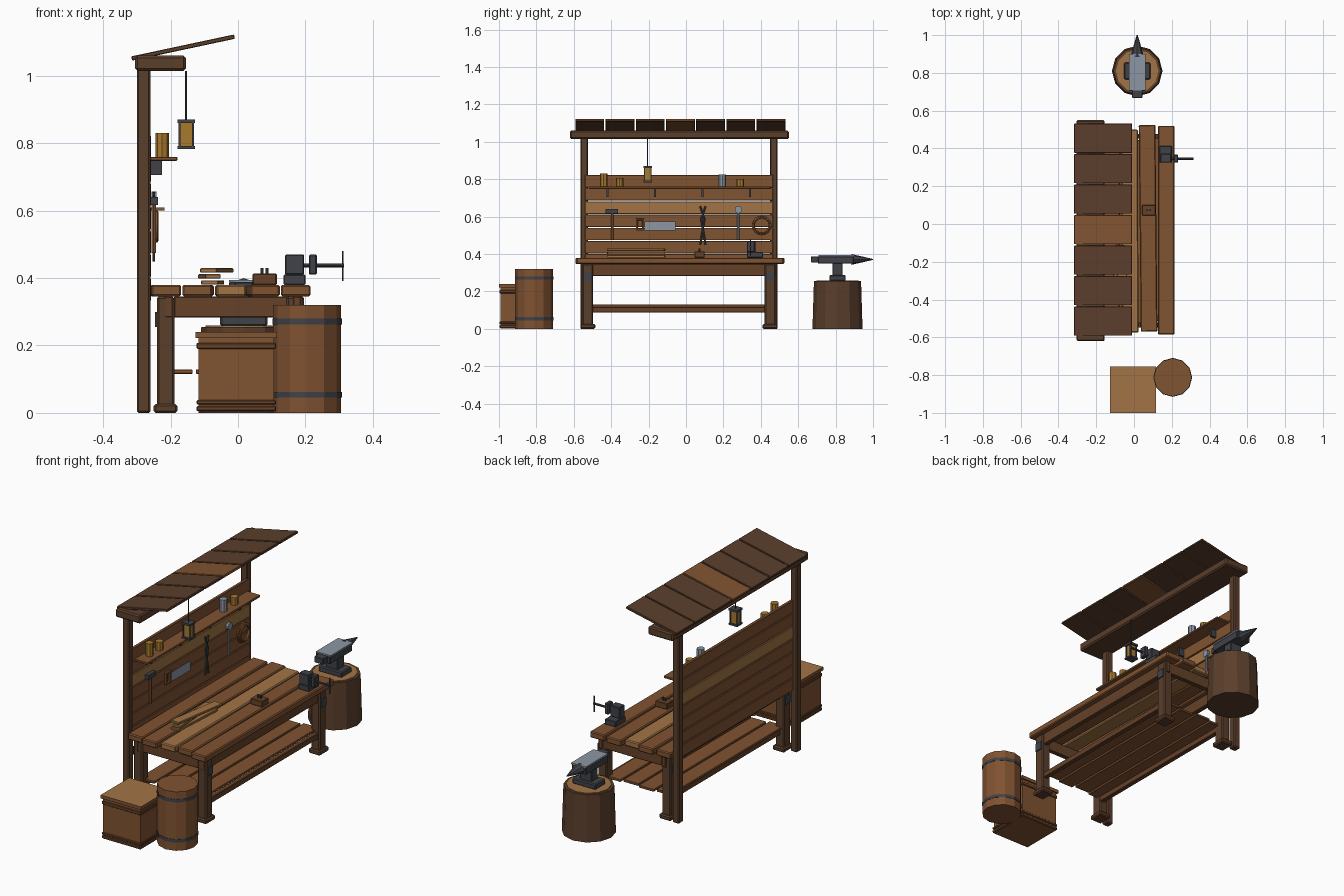
import bpy, bmesh, math
from mathutils import Vector, Matrix

old = bpy.data.objects.get("Cube")
if old:
    bpy.data.objects.remove(old, do_unlink=True)


def material(name, r, g, b):
    lin = [((c / 255 + 0.055) / 1.055) ** 2.4 for c in (r, g, b)] + [1]
    m = bpy.data.materials.new(name)
    m.use_nodes = True
    m.diffuse_color = lin
    m.node_tree.nodes["Principled BSDF"].inputs["Base Color"].default_value = lin
    return m


DARK = material("dark wood", 90, 62, 43)
APRON = material("reddish wood", 102, 66, 40)
MID = material("medium wood", 128, 83, 49)
LIGHT = material("light wood", 162, 116, 69)
IRON = material("iron", 64, 66, 72)
STEEL = material("steel", 140, 151, 163)
AMBER = material("amber", 168, 122, 45)


def finish(name, bm, mat, loc=(0, 0, 0), rot=(0, 0, 0), bevel=0):
    mesh = bpy.data.meshes.new(name)
    bm.to_mesh(mesh)
    bm.free()
    mesh.materials.append(mat)
    ob = bpy.data.objects.new(name, mesh)
    bpy.context.collection.objects.link(ob)
    ob.location, ob.rotation_euler = loc, rot
    if bevel:
        mod = ob.modifiers.new("worn edges", 'BEVEL')
        mod.width, mod.segments = bevel, 1
    return ob


def block(name, x, y, z, mat, bevel=0, rot=(0, 0, 0)):
    """Box given by its low and high bounds on each axis."""
    bm = bmesh.new()
    bmesh.ops.create_cube(bm, size=1)
    bmesh.ops.scale(bm, verts=bm.verts, vec=(x[1] - x[0], y[1] - y[0], z[1] - z[0]))
    mid = [(a[0] + a[1]) / 2 for a in (x, y, z)]
    return finish(name, bm, mat, mid, rot, bevel)


def around(c, size):
    return (c - size / 2, c + size / 2)


def drum(name, start, end, r1, r2, mat, sides=12):
    """Round or tapered solid between two points."""
    a, b = Vector(start), Vector(end)
    bm = bmesh.new()
    bmesh.ops.create_cone(bm, cap_ends=True, segments=sides, radius1=r1, radius2=r2,
                          depth=(b - a).length)
    turn = (b - a).to_track_quat('Z', 'Y').to_euler()
    return finish(name, bm, mat, (a + b) / 2, turn)


def ring(name, centre, major, minor, mat):
    """Hoop facing along x."""
    bm = bmesh.new()
    circle = bmesh.ops.create_circle(bm, segments=6, radius=minor,
                                     matrix=Matrix.Translation((major, 0, 0)) @ Matrix.Rotation(math.pi / 2, 4, 'X'))
    bmesh.ops.spin(bm, geom=bm.verts[:] + bm.edges[:], cent=(0, 0, 0), axis=(0, 0, 1),
                   angle=math.tau, steps=16, use_merge=True)
    bmesh.ops.recalc_face_normals(bm, faces=bm.faces)
    return finish(name, bm, mat, centre, (0, math.pi / 2, 0))


MIDDLE = -0.035

# Back posts, top beam and roof
for y in (-0.545, 0.47):
    block("back_post", (-0.3, -0.26), around(y, 0.04), (0, 1.02), DARK, 0.005)
block("roof_beam", (-0.305, -0.155), (-0.62, 0.55), (1.015, 1.06), DARK, 0.007)
for i in range(-3, 4):
    block("roof_plank", around(-0.163, 0.312), around(MIDDLE + 0.005 + i * 0.1614, 0.154),
          around(1.084, 0.013), MID if i == 0 else DARK, 0.002, (0, -0.21, 0))

# Back wall boards, shelf and brackets
for i in range(7):
    top = 0.822 - i * 0.0705
    block("wall_board", (-0.275, -0.258), (-0.54, 0.465), (top - 0.066, top),
          LIGHT if i == 2 else MID, 0.002)
block("wall_shelf", (-0.26, -0.18), (-0.52, 0.45), (0.748, 0.76), MID, 0.002)
for i in range(4):
    block("shelf_bracket", (-0.26, -0.226), around(-0.42 + i * 0.254, 0.012), (0.706, 0.748), IRON)

# Jars on the shelf
for y, top, mat in ((-0.44, 0.83, AMBER), (-0.355, 0.806, AMBER),
                    (0.195, 0.825, STEEL), (0.29, 0.802, AMBER)):
    drum("jar", (-0.225, y, 0.76), (-0.225, y, top), 0.02, 0.02, mat, 8)

# Hanging lantern
lx, ly = -0.154, -0.205
drum("lantern_cord", (lx, ly, 0.87), (lx, ly, 1.015), 0.003, 0.003, IRON, 6)
block("lantern_glass", around(lx, 0.035), around(ly, 0.03), (0.79, 0.862), AMBER)
for z in ((0.783, 0.792), (0.86, 0.871)):
    block("lantern_cap", around(lx, 0.052), around(ly, 0.046), z, IRON)
for dx in (-0.02, 0.02):
    for dy in (-0.017, 0.017):
        block("lantern_bar", around(lx + dx, 0.006), around(ly + dy, 0.006), (0.79, 0.862), IRON)

# Bench top planks
ends = ((-0.58, 0.505), (-0.59, 0.515), (-0.575, 0.5), (-0.57, 0.525), (-0.585, 0.52))
turns = (0.004, -0.005, 0.004, 0.01, 0)
for i in range(5):
    block("bench_plank", around(-0.215 + i * 0.0965, 0.088), ends[i], (0.346, 0.38),
          LIGHT if i == 2 else MID, 0.005, (0, 0, turns[i]))

# Legs with feet and metal collars
for x in (-0.215, 0.17):
    for y in (-0.525, 0.45):
        block("bench_leg", around(x, 0.052), around(y, 0.058), (0, 0.346), DARK, 0.006)
        block("leg_foot", around(x, 0.07), around(y, 0.08), (0, 0.026), DARK, 0.006)
        side = math.copysign(1, x)
        block("leg_plate", around(x + side * 0.028, 0.008), around(y, 0.045), (0.255, 0.3), IRON)

# Aprons, stretchers and lower slats
for x in (-0.205, 0.175):
    block("long_apron", around(x, 0.025), (-0.555, 0.485), (0.283, 0.346), APRON, 0.003)
    block("long_stretcher", around(x, 0.026), (-0.52, 0.445), (0.086, 0.117), APRON, 0.003)
for y in (-0.535, 0.465):
    block("end_apron", (-0.19, 0.165), around(y, 0.025), (0.283, 0.346), APRON, 0.003)
for i in range(4):
    shift = 0.012 * (i % 2)
    block("lower_slat", around(-0.18 + i * 0.1, 0.09), (-0.525 + shift, 0.445 + shift),
          (0.116, 0.129), MID, 0.002)

# Tools hanging on the wall
wx = -0.25
drum("hammer_handle", (wx, -0.395, 0.475), (wx, -0.395, 0.62), 0.007, 0.007, MID, 6)
block("hammer_head", around(wx, 0.024), (-0.43, -0.363), (0.617, 0.641), IRON)
block("saw_blade", around(wx, 0.005), (-0.222, -0.055), (0.525, 0.575), STEEL)
for y in (-0.263, -0.229):
    block("saw_grip", around(wx, 0.014), around(y, 0.011), (0.525, 0.59), MID, 0.002)
for z in (0.53, 0.585):
    block("saw_grip_bridge", around(wx, 0.014), (-0.265, -0.226), around(z, 0.011), MID, 0.002)
for s in (-1, 1):
    drum("tong_arm", (wx, 0.09 - s * 0.014, 0.45), (wx, 0.09 + s * 0.009, 0.59), 0.005, 0.005, IRON, 6)
    drum("tong_jaw", (wx, 0.09 + s * 0.009, 0.585), (wx, 0.09 - s * 0.014, 0.655), 0.005, 0.005, IRON, 6)
drum("ladle_handle", (wx, 0.28, 0.478), (wx, 0.28, 0.63), 0.006, 0.006, STEEL, 6)
drum("ladle_bowl", (-0.256, 0.28, 0.637), (-0.242, 0.28, 0.637), 0.02, 0.02, STEEL, 10)
drum("coil_peg", (-0.258, 0.405, 0.605), (-0.218, 0.405, 0.605), 0.005, 0.005, LIGHT, 6)
for x, r in ((-0.251, 0.048), (-0.242, 0.042)):
    ring("rope_coil", (x, 0.405, 0.553), r, 0.006, MID)

# Loose boards on the bench
for x, w, z, turn in ((-0.075, 0.05, 0.387, -0.06), (-0.085, 0.045, 0.405, 0.07), (-0.063, 0.05, 0.423, -0.16)):
    block("loose_board", around(x, w), around(-0.267, 0.31), around(z, 0.013), LIGHT, 0.002, (0, 0, turn))

# Small nail box
block("nail_box", (0.043, 0.115), (0.045, 0.1), (0.38, 0.413), APRON, 0.003)
for x in (0.071, 0.086):
    drum("nail", (x, 0.073, 0.41), (x, 0.073, 0.43), 0.005, 0.005, IRON, 6)

# Vise with screw and handle
block("vise_base", (0.135, 0.2), (0.325, 0.412), (0.38, 0.41), IRON, 0.003)
block("vise_body", (0.14, 0.196), (0.325, 0.372), (0.41, 0.47), IRON, 0.003)
block("vise_jaw", (0.21, 0.234), (0.325, 0.367), (0.41, 0.47), IRON, 0.004)
drum("vise_screw", (0.19, 0.345, 0.438), (0.314, 0.345, 0.438), 0.006, 0.006, IRON, 8)
drum("vise_handle", (0.311, 0.345, 0.392), (0.311, 0.345, 0.48), 0.003, 0.003, IRON, 6)

# Crate with lid and rims
cx, cy = -0.005, -0.877
block("crate_body", around(cx, 0.225), around(cy, 0.23), (0.003, 0.222), MID)
for z in ((0.005, 0.02), (0.025, 0.038), (0.19, 0.208)):
    block("crate_rim", around(cx, 0.236), around(cy, 0.24), z, APRON, 0.003)
lid = block("crate_lid", around(cx, 0.242), around(cy, 0.246), (0.222, 0.24), MID)
lid.data.materials.append(LIGHT)
for f in lid.data.polygons:
    f.material_index = int(f.normal.z > 0.5)

# Barrel with hoops
drum("barrel", (0.205, -0.812, 0), (0.205, -0.812, 0.32), 0.101, 0.101, MID)
for z in (0.045, 0.263):
    drum("barrel_hoop", (0.205, -0.812, z), (0.205, -0.812, z + 0.017), 0.103, 0.103, IRON)

# Stump with pale cut face
ax, ay = 0.017, 0.81
drum("stump", (ax, ay, 0), (ax, ay, 0.255), 0.134, 0.126, DARK)
drum("stump_cut_face", (ax, ay, 0.254), (ax, ay, 0.259), 0.113, 0.113, LIGHT)

# Anvil
block("anvil_foot", around(ax, 0.14), around(ay, 0.088), (0.257, 0.288), IRON, 0.005)
block("anvil_waist", around(ax, 0.07), around(ay, 0.055), (0.285, 0.352), IRON, 0.003)
block("anvil_body", around(ax, 0.086), (0.705, 0.895), (0.348, 0.388), IRON, 0.003)
block("anvil_face", around(ax, 0.088), (0.708, 0.9), (0.387, 0.395), STEEL)
block("anvil_heel", around(ax, 0.055), (0.668, 0.71), (0.355, 0.388), IRON, 0.003)
horn = drum("anvil_horn", (ax, 0.885, 0.371), (ax, 1.0, 0.371), 0.036, 0.003, IRON, 8)
horn.scale.y = 0.8
